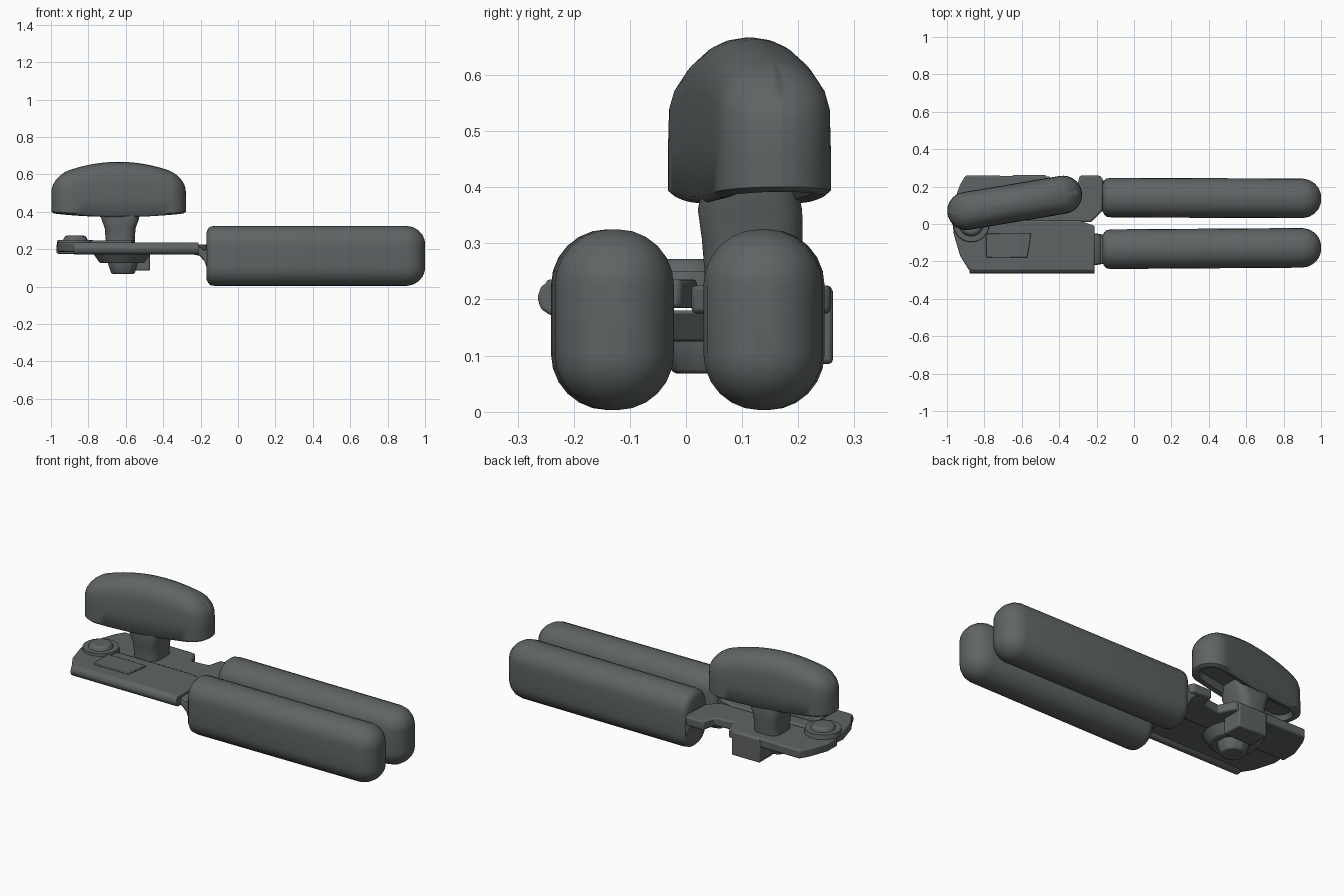
import bpy, bmesh, math
from mathutils import Matrix, Vector

cube = bpy.data.objects.get("Cube")
if cube:
    bpy.data.objects.remove(cube, do_unlink=True)

grey = bpy.data.materials.new("dark grey")
grey.use_nodes = True
colour = (0.115, 0.127, 0.127, 1)
grey.diffuse_color = colour
bsdf = grey.node_tree.nodes["Principled BSDF"]
bsdf.inputs["Base Color"].default_value = colour
bsdf.inputs["Roughness"].default_value = 0.6


def finish(name, bm, bevel=0, angle=40):
    bmesh.ops.recalc_face_normals(bm, faces=bm.faces)
    mesh = bpy.data.meshes.new(name)
    bm.to_mesh(mesh)
    bm.free()
    ob = bpy.data.objects.new(name, mesh)
    bpy.context.collection.objects.link(ob)
    mesh.materials.append(grey)
    if bevel:
        mod = ob.modifiers.new("soft edges", 'BEVEL')
        mod.width = bevel
        mod.segments = 2
    bpy.ops.object.select_all(action='DESELECT')
    ob.select_set(True)
    bpy.context.view_layer.objects.active = ob
    bpy.ops.object.shade_smooth_by_angle(angle=math.radians(angle))
    return ob


def rounded_rect(a, b, r, steps=6):
    """Outline of a rounded rectangle with half sizes a and b."""
    r = min(r, a, b)
    pts = []
    for q, (sx, sy) in enumerate([(1, 1), (-1, 1), (-1, -1), (1, -1)]):
        for i in range(steps + 1):
            t = (q + i / steps) * math.pi / 2
            pts.append((sx * (a - r) + r * math.cos(t), sy * (b - r) + r * math.sin(t)))
    return pts


def loft(rings):
    """Skin a list of rings of 3D points and close both ends."""
    bm = bmesh.new()
    rows = [[bm.verts.new(p) for p in ring] for ring in rings]
    n = len(rows[0])
    for lo, hi in zip(rows, rows[1:]):
        for i in range(n):
            j = (i + 1) % n
            bm.faces.new((lo[i], lo[j], hi[j], hi[i]))
    bm.faces.new(rows[0])
    bm.faces.new(rows[-1])
    return bm


def prism(name, outline, z0, z1, bevel=0.008):
    return finish(name, loft([[(x, y, z) for x, y in outline] for z in (z0, z1)]), bevel)


def box(name, x, y, z, bevel=0.008):
    return prism(name, [(x[0], y[0]), (x[1], y[0]), (x[1], y[1]), (x[0], y[1])], *z, bevel)


def cone(name, x, y, z0, z1, r0, r1, sides=24, bevel=0.0):
    bm = bmesh.new()
    bmesh.ops.create_cone(bm, cap_ends=True, segments=sides, radius1=r0, radius2=r1, depth=z1 - z0,
                          matrix=Matrix.Translation((x, y, (z0 + z1) / 2)))
    return finish(name, bm, bevel)


# Handles: long rounded bars with softly closed ends
ends = [(-0.168, 0.035), (-0.16, 0.016), (-0.147, 0.004), (-0.12, 0), (0.90, 0),
        (0.935, 0.007), (0.965, 0.025), (0.987, 0.05), (0.997, 0.075), (1.0, 0.09)]
for name, centre, lean in (("right_handle", -0.131, 0.007), ("left_handle", 0.139, -0.004)):
    rings = []
    for x, d in ends:
        y = centre + lean * (x - 0.4)
        rings.append([(x, y + u, 0.164 + v)
                      for u, v in rounded_rect(0.106 - d, 0.161 - d, max(0.1 - d, 0.02))])
    finish(name, loft(rings), angle=50)

# Tangs joining the jaws to the handles, flaring into the handle ends
for name, y, w in (("right_tang", -0.135, 0.085), ("left_tang", 0.15, 0.09)):
    rings = []
    for x, zc, h, s in [(-0.26, 0.195, 0.02, 1), (-0.205, 0.19, 0.025, 1),
                        (-0.18, 0.165, 0.03, 0.95), (-0.155, 0.14, 0.07, 0.9)]:
        rings.append([(x, y + u, zc + v) for u, v in rounded_rect(w * s, h, 0.015, 2)])
    finish(name, loft(rings))

# Jaw plates
prism("front_jaw", [(-0.88, -0.25), (-0.21, -0.25), (-0.21, -0.01), (-0.3, 0.02),
                    (-0.96, 0.02), (-0.965, -0.05), (-0.93, -0.17)], 0.185, 0.236)
prism("back_jaw", [(-0.97, 0.01), (-0.23, 0.01), (-0.17, 0.07), (-0.165, 0.235), (-0.18, 0.258),
                   (-0.29, 0.258), (-0.31, 0.18), (-0.41, 0.17), (-0.45, 0.255),
                   (-0.9, 0.26), (-0.93, 0.21), (-0.97, 0.1)], 0.175, 0.225)

# Rolled front lip
rim = bmesh.new()
bmesh.ops.create_cone(rim, cap_ends=True, segments=10, radius1=0.033, radius2=0.033, depth=0.67,
                      matrix=Matrix.Translation((-0.545, -0.232, 0.203)) @ Matrix.Rotation(math.pi / 2, 4, 'Y'))
finish("front_lip", rim, 0.005)

# Pivot rivet, blade plate and raised boss on the top
cone("pivot_rivet", -0.87, 0.0, 0.22, 0.272, 0.08, 0.055, bevel=0.01)
cone("pivot_washer", -0.87, 0.0, 0.22, 0.25, 0.1, 0.095)
prism("blade_plate", [(-0.79, -0.18), (-0.57, -0.18), (-0.55, -0.05), (-0.79, -0.05)], 0.23, 0.246, 0.004)

# Mechanism under the plates
cone("drive_wheel", -0.62, 0.04, 0.125, 0.18, 0.12, 0.16, 18, 0.006)
cone("drive_hub", -0.615, 0.04, 0.068, 0.14, 0.065, 0.09, 10, 0.008)
box("back_stop", (-0.65, -0.47), (0.14, 0.262), (0.085, 0.222))

# Turning knob: tilted capsule with an arched top and a hollow underside
centre, tilt = Vector((-0.638, 0.113, 0)), Matrix.Rotation(math.radians(9.5), 3, 'Z')
rings = []
for t, d in [(0.14, 0.05), (0.02, 0.035), (0, 0.012), (0.04, 0), (0.35, 0), (0.66, 0.002),
             (0.78, 0.01), (0.88, 0.026), (0.95, 0.048), (0.985, 0.07), (1, 0.0985)]:
    ring = []
    for u, v in rounded_rect(0.364 - d, 0.102 - d, 0.102, 8):
        height = 0.295 - 0.62 * u * u
        bottom = 0.372 + 0.16 * u * u
        ring.append(centre + tilt @ Vector((u, v, bottom + t * (height - 0.16 * u * u))))
    rings.append(ring)
# Divide the long straight sides so that the arch reads as a curve
knob = loft(rings)
long_edges = [e for e in knob.edges if e.calc_length() > 0.3]
bmesh.ops.subdivide_edges(knob, edges=long_edges, cuts=10, use_grid_fill=True)
inverse = tilt.transposed()
levels = [0.14, 0.02, 0, 0.04, 0.35, 0.66, 0.78, 0.88, 0.95, 0.985, 1]
end_u = 0.262
for v in knob.verts:
    u = (inverse @ (v.co - centre)).x
    if abs(u) < end_u - 0.002:
        # Straight-side points take their level from the value at the capsule ends
        low = 0.372 + 0.16 * end_u ** 2
        span = 0.295 - 0.78 * end_u ** 2
        t = (v.co.z - low) / span
        v.co.z = 0.372 + 0.16 * u * u + t * (0.295 - 0.78 * u * u)
finish("turning_knob", knob, angle=50)

# Stem from the plates up into the knob
rings = []
for z, a, b, y in [(0.17, 0.08, 0.085, 0.115), (0.25, 0.078, 0.085, 0.118),
                   (0.31, 0.082, 0.09, 0.118), (0.36, 0.1, 0.093, 0.114), (0.42, 0.11, 0.08, 0.114)]:
    rings.append([(-0.63 + u, y + v, z) for u, v in rounded_rect(a, b, 0.05, 4)])
finish("knob_stem", loft(rings))
